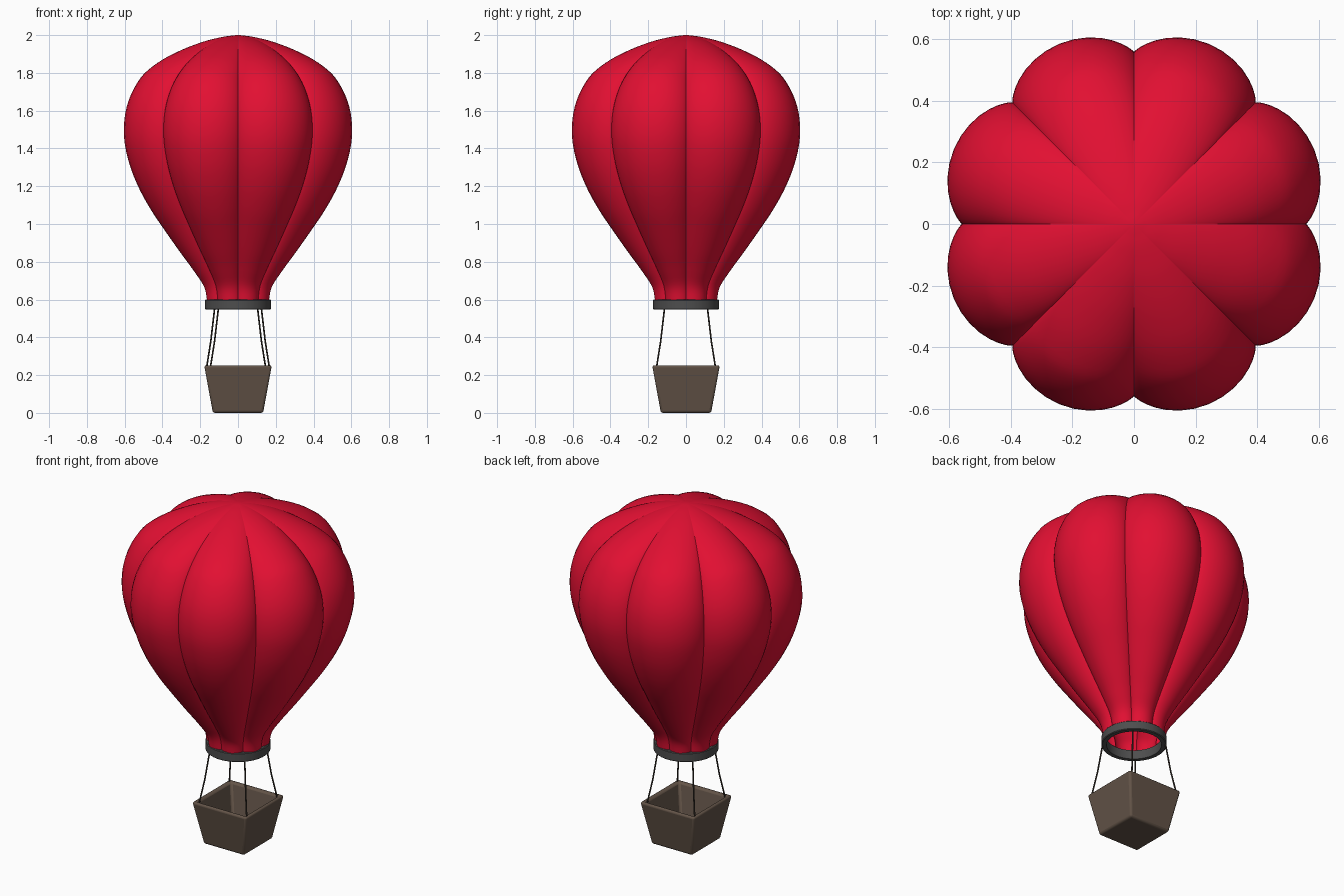
import bpy, bmesh
from math import sin, cos, pi, radians
from mathutils import Vector
from mathutils.geometry import interpolate_bezier

cube = bpy.data.objects.get("Cube")
if cube:
    bpy.data.objects.remove(cube, do_unlink=True)


def material(name, color):
    m = bpy.data.materials.new(name)
    m.use_nodes = True
    rgba = (*color, 1)
    m.diffuse_color = rgba
    bsdf = next(n for n in m.node_tree.nodes if n.type == 'BSDF_PRINCIPLED')
    bsdf.inputs["Base Color"].default_value = rgba
    bsdf.inputs["Roughness"].default_value = 0.7
    return m


RED = material("envelope red", (0.76, 0.005, 0.032))
GREY = material("ring grey", (0.075, 0.075, 0.075))
BROWN = material("basket brown", (0.125, 0.088, 0.064))
DARK = material("rope brown", (0.04, 0.032, 0.025))


def add_object(name, bm, mat, angle=35):
    bmesh.ops.recalc_face_normals(bm, faces=bm.faces)
    mesh = bpy.data.meshes.new(name)
    bm.to_mesh(mesh)
    bm.free()
    mesh.materials.append(mat)
    ob = bpy.data.objects.new(name, mesh)
    bpy.context.collection.objects.link(ob)
    bpy.ops.object.select_all(action='DESELECT')
    ob.select_set(True)
    bpy.context.view_layer.objects.active = ob
    bpy.ops.object.shade_smooth_by_angle(angle=radians(angle))
    return ob


def smooth_path(points, steps):
    """Smooth curve through 2D (radius, height) points."""
    pts = [Vector((r, 0, z)) for r, z in points]
    ext = [2 * pts[0] - pts[1]] + pts + [2 * pts[-1] - pts[-2]]
    out = []
    for a, b, c, d in zip(ext, ext[1:], ext[2:], ext[3:]):
        out += interpolate_bezier(b, b + (c - a) / 6, c - (d - b) / 6, c, steps)[:-1]
    return out + [pts[-1]]


def loft(bm, rings):
    for lower, upper in zip(rings, rings[1:]):
        n = len(lower)
        for i in range(n):
            j = (i + 1) % n
            bm.faces.new((lower[i], lower[j], upper[j], upper[i]))


# Envelope: seam profile swept round, each gore bulging out along the normal,
# the bulge fading out towards the crown
LOBES, SEG, BULGE, CROWN = 8, 16, 0.134, 0.24
seam = smooth_path([(0.148, 0.57), (0.165, 0.67), (0.219, 0.765), (0.288, 0.87),
                    (0.361, 0.985), (0.431, 1.1), (0.491, 1.22), (0.535, 1.345),
                    (0.557, 1.475), (0.545, 1.605), (0.495, 1.725), (0.412, 1.825),
                    (0.305, 1.902), (0.19, 1.958), (0.09, 1.988), (0.02, 1.999)], 6)
bm = bmesh.new()
rings = []
for k, p in enumerate(seam):
    tangent = (seam[min(k + 1, len(seam) - 1)] - seam[max(k - 1, 0)]).normalized()
    normal = Vector((tangent.z, 0, -tangent.x))
    amount = BULGE * p.x * min(1, (2 - p.z) / CROWN) ** 0.7
    ring = []
    for i in range(LOBES * SEG):
        lobe, step = divmod(i, SEG)
        t = step / SEG
        theta = (lobe + (1 - cos(pi * t)) / 2) * 2 * pi / LOBES
        q = p + normal * amount * sin(pi * t) ** 1.7
        ring.append(bm.verts.new((q.x * cos(theta), q.x * sin(theta), q.z)))
    rings.append(ring)
loft(bm, rings)
apex = bm.verts.new((0, 0, 2))
last = rings[-1]
for i in range(len(last)):
    bm.faces.new((last[i], last[(i + 1) % len(last)], apex))
add_object("envelope", bm, RED, 50)

# Mouth ring: rectangular section swept into a closed band
bm = bmesh.new()
section = [(0.147, 0.547), (0.17, 0.547), (0.174, 0.551), (0.174, 0.596),
           (0.17, 0.6), (0.147, 0.6)]
rings = [[bm.verts.new((r * cos(a), r * sin(a), z))
          for a in (2 * pi * i / 64 for i in range(64))] for r, z in section]
loft(bm, rings + rings[:1])
add_object("mouth_ring", bm, GREY)

# Basket: tapered open box with rounded edges
TOP, BOTTOM, HEIGHT, WALL = 0.179, 0.133, 0.252, 0.025
bm = bmesh.new()


def square(half, z):
    return [bm.verts.new((sx * half, sy * half, z))
            for sx, sy in ((-1, -1), (1, -1), (1, 1), (-1, 1))]


levels = [square(BOTTOM, 0), square(TOP, HEIGHT),
          square(TOP - WALL, HEIGHT), square(BOTTOM - WALL, WALL)]
loft(bm, levels)
bm.faces.new(levels[0])
bm.faces.new(levels[-1])
basket = add_object("basket", bm, BROWN)
bevel = basket.modifiers.new("soft edges", 'BEVEL')
bevel.width = 0.012
bevel.segments = 3

# Ropes: one slightly bowed line from each basket corner to the ring,
# the front and back pairs shifted a little sideways
for label, sx, sy in (("front_left", 1, -1), ("front_right", -1, -1),
                      ("back_left", 1, 1), ("back_right", -1, 1)):
    curve = bpy.data.curves.new("rope_" + label, 'CURVE')
    curve.dimensions = '3D'
    curve.bevel_depth = 0.0043
    curve.bevel_resolution = 2
    curve.use_fill_caps = True
    spline = curve.splines.new('NURBS')
    spline.use_endpoint_u = True
    spline.order_u = 3
    spline.points.add(2)
    path = [(0.157, 0.235), (0.134, 0.38), (0.113, 0.56)]
    for point, (d, z) in zip(spline.points, path):
        point.co = (sx * d - sy * 0.01, sy * d, z, 1)
    curve.materials.append(DARK)
    rope = bpy.data.objects.new("rope_" + label, curve)
    bpy.context.collection.objects.link(rope)
